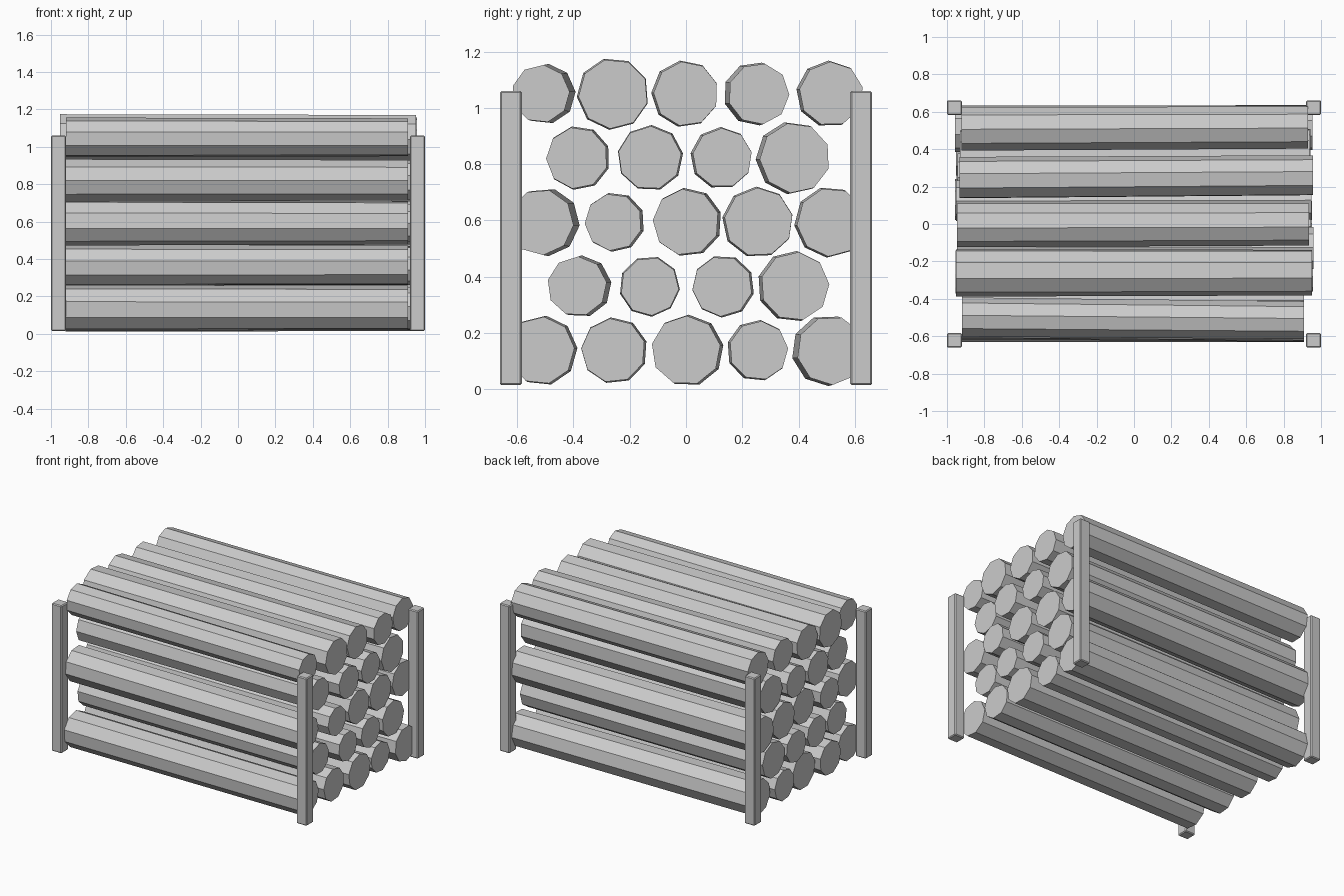
import bpy, bmesh, math, random
from mathutils import Vector

if "Cube" in bpy.data.objects:
    bpy.data.objects.remove(bpy.data.objects["Cube"])

random.seed(4)
SIDES = 9


def finish(bm, name):
    bmesh.ops.recalc_face_normals(bm, faces=bm.faces)
    me = bpy.data.meshes.new(name)
    bm.to_mesh(me)
    bm.free()
    bpy.context.collection.objects.link(bpy.data.objects.new(name, me))


def log(name, x0, x1, y, z, r, dy):
    """Nine-sided log; the left end is slightly thicker and shifted by dy."""
    bm = bmesh.new()
    phase = random.uniform(0, 2 * math.pi / SIDES)
    rings = []
    for x, cy, rad in ((x0, y + dy, r + 0.004), (x1, y, r)):
        angles = [phase + 2 * math.pi * i / SIDES for i in range(SIDES)]
        rings.append([bm.verts.new((x, cy + rad * 1.02 * math.cos(t),
                                    max(0, z + rad * 1.02 * math.sin(t)))) for t in angles])
    a, b = rings
    for i in range(SIDES):
        j = (i + 1) % SIDES
        bm.faces.new((a[i], a[j], b[j], b[i]))
    bm.faces.new(a)
    bm.faces.new(b)
    finish(bm, name)


def post(name, sx, sy):
    """Upright square corner post with slightly softened edges."""
    bm = bmesh.new()
    bmesh.ops.create_cube(bm, size=1)
    bmesh.ops.scale(bm, vec=Vector((0.08, 0.078, 1.045)), verts=bm.verts)
    bmesh.ops.translate(bm, vec=Vector((sx * 0.96, sy * 0.622, 0.5375)), verts=bm.verts)
    bmesh.ops.bevel(bm, geom=bm.edges[:], offset=0.006, segments=1, affect='EDGES')
    finish(bm, name)


# Stack: alternate rows of five and four logs, given by their radii
radii = [
    (.118, .112, .121, .103, .12),
    (.104, .102, .105, .12),
    (.115, .1, .116, .12, .12),
    (.108, .111, .104, .123),
    (.101, .122, .113, .107, .112),
]
for row, row_radii in enumerate(radii):
    n = len(row_radii)
    z = 0.138 + 0.228 * row
    for i, r in enumerate(row_radii):
        y = (i - (n - 1) / 2) * 0.258
        # outer logs lean inwards a little
        dy = -0.02 * y + random.uniform(-0.008, 0.008)
        outer = i == 0
        x0 = -0.92 if outer else random.uniform(-0.96, -0.92)
        x1 = 0.91 if outer else random.uniform(0.93, 0.96)
        log(f"log_row{row + 1}_{i + 1}", x0, x1, y, z, r, dy)

# Corner posts
for sx, side in ((-1, "left"), (1, "right")):
    for sy, end in ((-1, "front"), (1, "back")):
        post(f"{end}_{side}_post", sx, sy)
